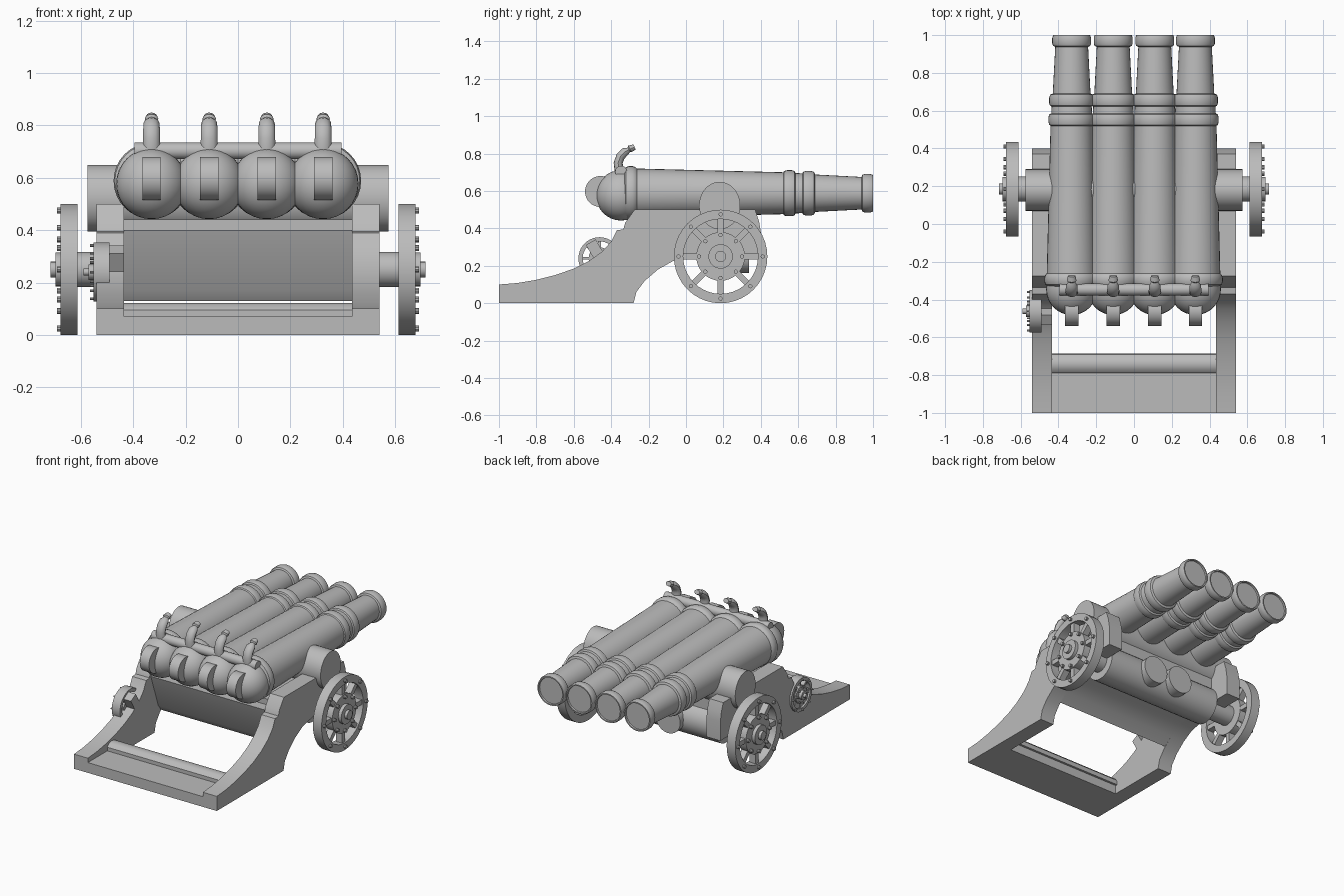
import bpy, bmesh, math
from mathutils import Matrix, Vector

cube = bpy.data.objects.get("Cube")
if cube:
    bpy.data.objects.remove(cube, do_unlink=True)

GREY = (0.5, 0.5, 0.5, 1)
mat = bpy.data.materials.new("plain grey")
mat.use_nodes = True
mat.diffuse_color = GREY
mat.node_tree.nodes["Principled BSDF"].inputs["Base Color"].default_value = GREY

ALONG_Y = Matrix.Rotation(-math.pi / 2, 4, 'X')
ALONG_X = Matrix.Rotation(math.pi / 2, 4, 'Y')
BARRELS = (-0.33, -0.11, 0.11, 0.325)
AXLE_Y, AXLE_Z = 0.185, 0.25


def finish(name, bm, smooth=True):
    bmesh.ops.recalc_face_normals(bm, faces=bm.faces)
    mesh = bpy.data.meshes.new(name)
    bm.to_mesh(mesh)
    bm.free()
    ob = bpy.data.objects.new(name, mesh)
    bpy.context.collection.objects.link(ob)
    mesh.materials.append(mat)
    if smooth:
        bpy.ops.object.select_all(action='DESELECT')
        ob.select_set(True)
        bpy.context.view_layer.objects.active = ob
        bpy.ops.object.shade_smooth_by_angle(angle=math.radians(35))
    return ob


def lathe(bm, profile, matrix, segs=32, closed=False):
    """Spin (height, radius) points round the local z axis."""
    rings = []
    for h, r in profile:
        rings.append([bm.verts.new(matrix @ Vector((r * math.cos(a), r * math.sin(a), h)))
                      for a in (2 * math.pi * i / segs for i in range(segs))])
    pairs = list(zip(rings, rings[1:]))
    if closed:
        pairs.append((rings[-1], rings[0]))
    else:
        bm.faces.new(rings[0])
        bm.faces.new(rings[-1])
    for a, b in pairs:
        for i in range(segs):
            j = (i + 1) % segs
            bm.faces.new((a[i], a[j], b[j], b[i]))


def rod(bm, radius, x0, x1, y, z, segs=32):
    lathe(bm, [(x0, radius), (x1, radius)], Matrix.Translation((0, y, z)) @ ALONG_X, segs)


def box(bm, matrix, size):
    bmesh.ops.create_cube(bm, size=1, matrix=matrix @ Matrix.Diagonal((*size, 1)))


def extrude_x(name, outline, x0, x1):
    """Solid from a side outline of (y, z) points."""
    bm = bmesh.new()
    face = bm.faces.new([bm.verts.new((x0, y, z)) for y, z in outline])
    ext = bmesh.ops.extrude_face_region(bm, geom=[face])
    bmesh.ops.translate(bm, vec=(x1 - x0, 0, 0),
                        verts=[v for v in ext["geom"] if isinstance(v, bmesh.types.BMVert)])
    return finish(name, bm)


# Barrels with raised bands, and round breeches behind them
barrel = [(-0.33, 0.125), (-0.32, 0.14), (-0.305, 0.145), (-0.285, 0.145), (-0.27, 0.14),
          (-0.262, 0.132), (0.52, 0.112), (0.525, 0.119), (0.54, 0.123), (0.565, 0.123),
          (0.58, 0.119), (0.585, 0.108), (0.622, 0.106), (0.627, 0.115), (0.64, 0.119),
          (0.67, 0.119), (0.685, 0.114), (0.69, 0.1), (0.938, 0.087), (0.943, 0.098),
          (0.955, 0.103), (0.985, 0.103), (1.0, 0.098), (1.0, 0.09), (0.99, 0.088)]
for n, x in enumerate(BARRELS, 1):
    bm = bmesh.new()
    lathe(bm, barrel, Matrix.Translation((x, 0, 0.588)) @ ALONG_Y)
    finish(f"barrel_{n}", bm)
    bm = bmesh.new()
    bmesh.ops.create_uvsphere(bm, u_segments=32, v_segments=16, radius=0.135,
                              matrix=Matrix.Translation((x, -0.347, 0.577)))
    finish(f"breech_{n}", bm)
    bm = bmesh.new()
    rod(bm, 0.083, x - 0.035, x + 0.035, -0.457, 0.597)
    finish(f"breech_lug_{n}", bm)

    # Curved firing horn with a flared tip
    bm = bmesh.new()
    path = [(-0.355, 0.70, 0.034), (-0.363, 0.75, 0.032), (-0.35, 0.785, 0.032),
            (-0.325, 0.81, 0.03), (-0.305, 0.82, 0.018), (-0.3, 0.825, 0.026),
            (-0.275, 0.835, 0.02)]
    rings = []
    for i, (y, z, r) in enumerate(path):
        a, b = path[max(i - 1, 0)], path[min(i + 1, len(path) - 1)]
        up = Vector((0, -(b[1] - a[1]), b[0] - a[0])).normalized()
        rings.append([bm.verts.new(Vector((x + r * math.cos(t), y, z)) + up * r * 0.75 * math.sin(t))
                      for t in (math.tau * k / 12 for k in range(12))])
    for a, b in zip(rings, rings[1:]):
        for i in range(12):
            bm.faces.new((a[i], a[i - 1], b[i - 1], b[i]))
    bm.faces.new(rings[0])
    bm.faces.new(rings[-1])
    finish(f"firing_horn_{n}", bm)

# Rod linking the firing horns
bm = bmesh.new()
rod(bm, 0.032, -0.395, 0.395, -0.347, 0.703, 20)
finish("firing_rod", bm)

# Carriage sides: swept tail, stepped shoulder and arched underside
side = [(-1, 0), (-1, 0.1), (-0.9, 0.108), (-0.8, 0.125), (-0.7, 0.15), (-0.6, 0.185),
        (-0.52, 0.225), (-0.45, 0.275), (-0.4, 0.33), (-0.37, 0.39), (-0.335, 0.395),
        (-0.325, 0.43), (-0.275, 0.5), (0.37, 0.5), (0.39, 0.44), (0.4, 0.38), (0.4, 0.25),
        (0.05, 0.25), (-0.07, 0.225), (-0.15, 0.18), (-0.22, 0.12), (-0.265, 0.06), (-0.28, 0)]
extrude_x("left_carriage_side", side, 0.435, 0.54)
extrude_x("right_carriage_side", side, -0.54, -0.435)

# Cross members between the sides
extrude_x("transom", [(-0.32, 0.4), (-0.25, 0.4), (-0.25, 0.44), (0.25, 0.44), (0.25, 0.3),
                      (0.05, 0.25), (-0.07, 0.225), (-0.15, 0.18), (-0.21, 0.13), (-0.24, 0.17)],
          -0.436, 0.436)
extrude_x("tail_board", [(-1, 0), (-1, 0.07), (-0.7, 0.07), (-0.7, 0)], -0.436, 0.436)
extrude_x("tail_bar", [(-0.79, 0.06), (-0.79, 0.095), (-0.77, 0.115), (-0.74, 0.122),
                       (-0.71, 0.115), (-0.69, 0.095), (-0.685, 0.06)], -0.436, 0.436)

# Trunnion, axle drum and axle
bm = bmesh.new()
lathe(bm, [(-0.575, 1), (0.575, 1)], Matrix.Translation((0, 0.18, 0.522)) @
      Matrix.Diagonal((1, 0.11, 0.127, 1)) @ ALONG_X, 40)
finish("trunnion", bm)
bm = bmesh.new()
rod(bm, 0.12, -0.436, 0.436, AXLE_Y, AXLE_Z)
finish("axle_drum", bm)
bm = bmesh.new()
rod(bm, 0.067, -0.63, 0.63, AXLE_Y, AXLE_Z)
finish("axle", bm)

# Round stops on the front of the drum
for name, x in (("left_stop", 0.1), ("right_stop", -0.1)):
    bm = bmesh.new()
    lathe(bm, [(0.2, 0.093), (0.338, 0.093)], Matrix.Translation((x, 0, 0.255)) @ ALONG_Y)
    finish(name, bm)


def wheel(name, inner_x, y, z, radius, width, direction):
    """Spoked wheel with studs; local unit radius, local z points outward."""
    base = (Matrix.Translation((inner_x, y, z)) @ Matrix.Rotation(direction * math.pi / 2, 4, 'Y')
            @ Matrix.Diagonal((radius, radius, width, 1)))
    bm = bmesh.new()
    lathe(bm, [(0, 0.8), (0, 1), (1, 1), (1, 0.8)], base, 40, closed=True)
    lathe(bm, [(0.1, 0.52), (0.95, 0.52)], base)
    lathe(bm, [(0.5, 0.26), (1.3, 0.26)], base, 24)
    lathe(bm, [(1, 0.12), (1.6, 0.12)], base, 16)
    for i in range(8):
        turn = base @ Matrix.Rotation(i * math.pi / 4, 4, 'Z')
        box(bm, turn @ Matrix.Translation((0.66, 0, 0.5)), (0.34, 0.13, 0.7))
        for r in (0.9, 0.46):
            lathe(bm, [(0.9, 0.045), (1.22, 0.045)], turn @ Matrix.Translation((r, 0, 0)), 10)
    finish(name, bm)


wheel("left_wheel", 0.612, AXLE_Y, AXLE_Z, 0.25, 0.065, 1)
wheel("right_wheel", -0.612, AXLE_Y, AXLE_Z, 0.25, 0.065, -1)

# Small hand wheel on the right side, with its tilted grip
wheel("hand_wheel", -0.49, -0.462, 0.24, 0.113, 0.062, -1)
bm = bmesh.new()
box(bm, Matrix.Translation((-0.465, -0.485, 0.285)) @ Matrix.Rotation(math.radians(30), 4, 'X'),
    (0.06, 0.06, 0.095))
finish("hand_wheel_grip", bm)
